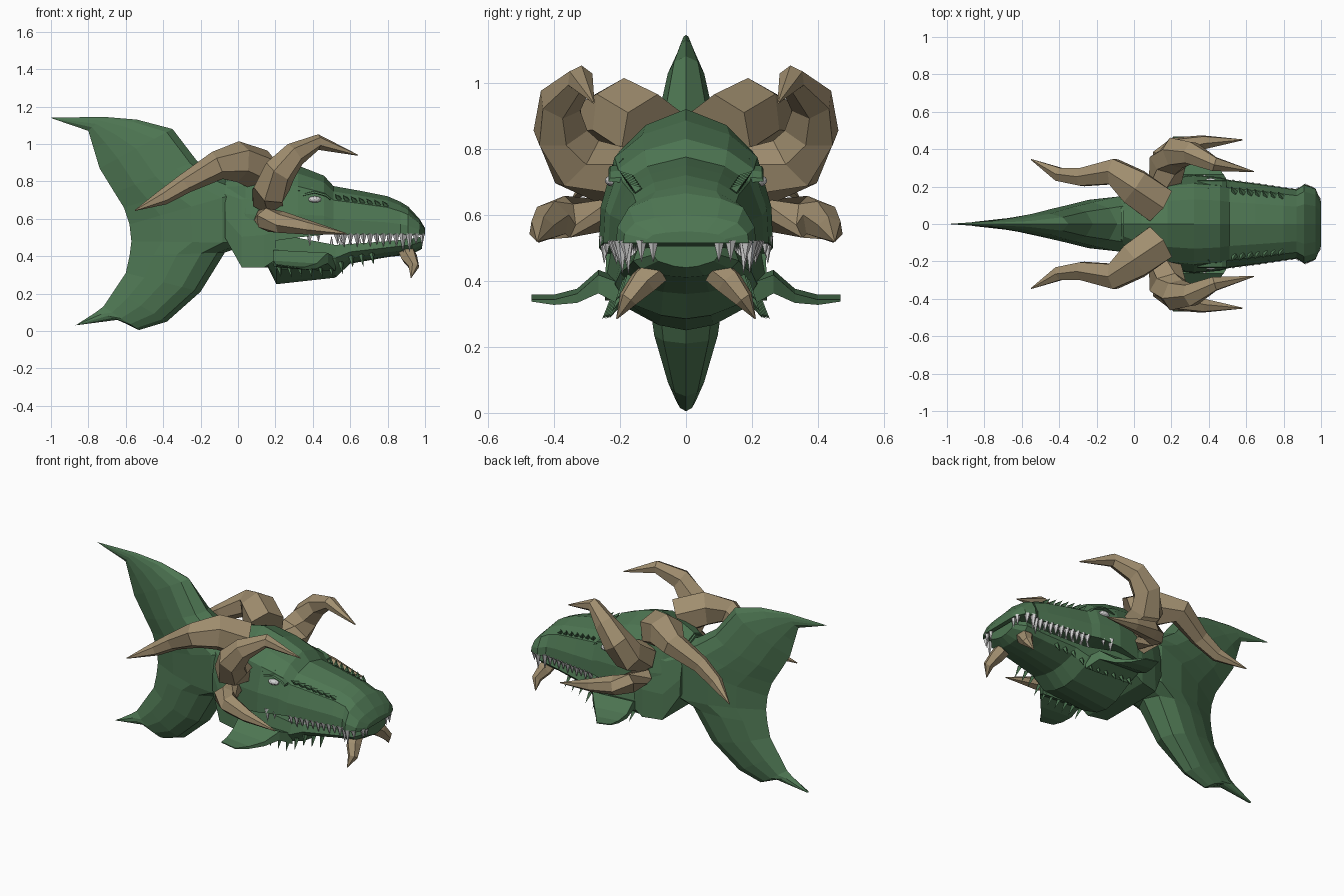
import bpy, bmesh
from math import cos, sin, pi, sqrt
from mathutils import Vector, Matrix

cube = bpy.data.objects.get("Cube")
if cube:
    bpy.data.objects.remove(cube, do_unlink=True)


def material(name, color):
    m = bpy.data.materials.new(name)
    m.diffuse_color = (*color, 1)
    m.use_nodes = True
    m.node_tree.nodes["Principled BSDF"].inputs["Base Color"].default_value = (*color, 1)
    return m


GREEN = material("scale green", (.075, .18, .085))
HORN = material("horn tan", (.355, .272, .16))
TOOTH = material("tooth grey", (.64, .64, .64))


def finish(name, bm, mat, mirror=False):
    bmesh.ops.recalc_face_normals(bm, faces=bm.faces)
    me = bpy.data.meshes.new(name)
    bm.to_mesh(me)
    bm.free()
    me.materials.append(mat)
    ob = bpy.data.objects.new(name, me)
    bpy.context.collection.objects.link(ob)
    if mirror:
        mod = ob.modifiers.new("mirror", 'MIRROR')
        mod.use_axis = (False, True, False)
        mod.use_mirror_merge = False
    return ob


def loft(name, rings, mat, mirror=False):
    bm = bmesh.new()
    loops = [[bm.verts.new(p) for p in ring] for ring in rings]
    n = len(loops[0])
    for a, b in zip(loops, loops[1:]):
        for i in range(n):
            j = (i + 1) % n
            bm.faces.new((a[i], a[j], b[j], b[i]))
    bm.faces.new(loops[0])
    bm.faces.new(loops[-1])
    bmesh.ops.remove_doubles(bm, verts=bm.verts, dist=.0005)
    return finish(name, bm, mat, mirror)


def both_sides(half):
    # half runs from the top centre to the bottom centre
    return half + [(x, -y, z) for x, y, z in half[-2:0:-1]]


def horn(name, path, radii, sides=6):
    pts = [Vector(p) for p in path]
    rings = []
    for i, (p, r) in enumerate(zip(pts, radii)):
        t = (pts[min(i + 1, len(pts) - 1)] - pts[max(i - 1, 0)]).normalized()
        u = t.cross(Vector((.3, 1, .1))).normalized()
        if i and u.dot(last) < 0:
            u = -u
        last = u
        v = t.cross(u)
        rings.append([p + r * (cos(2 * pi * k / sides) * u + sin(2 * pi * k / sides) * v)
                      for k in range(sides)])
    return loft(name, rings, HORN, True)


def spikes(name, items, mat, sides=4):
    # each item is (base, tip, radius)
    bm = bmesh.new()
    for base, tip, r in items:
        base, tip = Vector(base), Vector(tip)
        d = tip - base
        place = Matrix.Translation((base + tip) / 2) @ d.to_track_quat('Z', 'Y').to_matrix().to_4x4()
        bmesh.ops.create_cone(bm, segments=sides, cap_ends=True, radius1=r, radius2=0,
                              depth=d.length, matrix=place)
    return finish(name, bm, mat, True)


def lerp_table(table, x):
    for (x0, *a), (x1, *b) in zip(table, table[1:]):
        if x <= x1:
            f = (x - x0) / (x1 - x0)
            return [p + (q - p) * f for p, q in zip(a, b)]
    return table[-1][1:]


# Neck sweeping back into a forked fin: leading and trailing edge points
FIN = [(-1, 1.14, -.99, 1.135), (-.72, 1.145, -.8, 1.07), (-.54, 1.13, -.77, .97),
       (-.35, 1.08, -.74, .87), (-.22, .91, -.66, .74), (-.09, .82, -.61, .66),
       (.08, .76, -.58, .57), (.08, .47, -.57, .48), (-.07, .42, -.58, .4),
       (-.2, .21, -.6, .31), (-.38, .05, -.66, .22), (-.53, .005, -.72, .13),
       (-.64, .06, -.76, .1), (-.87, .03, -.86, .035)]
THICK = [(-1, 0), (-.6, .05), (-.4, .09), (-.1, .165), (.1, .22)]


def fin_ring(xf, zf, xb, zb):
    half = []
    for t in (0, .08, .25, .5, .75, 1):
        x, z = xf + (xb - xf) * t, zf + (zb - zf) * t
        w = lerp_table(THICK, x)[0] * max(.1, 1 - (abs(z - .56) / .64) ** 5)
        half.append((x, w * sqrt(max(0, 1 - (2 * t - 1) ** 2)), z))
    return both_sides(half)


loft("neck_fin", [fin_ring(*row) for row in FIN], GREEN)

# Upper head: x, top, bottom, half width
HEAD = [(-.06, .84, .6, .13), (.04, .89, .5, .2), (.18, .92, .48, .245), (.32, .885, .5, .264),
        (.46, .83, .515, .25), (.51, .775, .515, .235), (.65, .75, .515, .217),
        (.8, .72, .515, .195), (.87, .69, .515, .185), (.91, .665, .515, .212),
        (.97, .6, .515, .19), (1, .55, .515, .12)]


def head_ring(x, top, bot, w):
    h = top - bot
    return both_sides([(x, 0, top), (x, .5 * w, top - .11 * h), (x, .82 * w, top - .29 * h),
                       (x, .98 * w, top - .68 * h), (x, w, bot), (x, 0, bot)])


loft("upper_head", [head_ring(*s) for s in HEAD], GREEN)

# Lower jaw, with a keel at the back
JAW = [(.02, .6, .34, .2), (.16, .56, .34, .235), (.205, .52, .25, .24), (.52, .46, .285, .215),
       (.6, .465, .36, .2), (.8, .48, .395, .172), (.93, .495, .41, .16), (.985, .505, .44, .1)]


def jaw_ring(x, top, bot, w):
    h = top - bot
    return both_sides([(x, 0, top), (x, .92 * w, top), (x, w, top - .4 * h),
                       (x, .85 * w, bot + .3 * h), (x, .35 * w, bot + .06 * h), (x, 0, bot)])


loft("lower_jaw", [jaw_ring(*s) for s in JAW], GREEN)

# Collar behind the cheeks
loft("collar", [head_ring(*s) for s in ((-.07, .83, .5, .16), (.02, .85, .34, .215),
                                        (.14, .88, .34, .245), (.2, .86, .38, .245))], GREEN)

# Flared jaw frills: x range, y, z and half thickness across the flare
FLARE = [(.2, .52, .19, .37, .035), (.19, .48, .265, .405, .028), (.19, .42, .33, .362, .014),
         (.2, .36, .4, .35, .008), (.21, .31, .468, .355, .003)]
loft("jaw_frill", [[(a, y, z + t), (b, y, z + t - .015), (b, y, z - t - .015), (a, y, z - t)]
                   for a, b, y, z, t in FLARE], GREEN, True)

# Horns and tusks
horn("back_horn", [(.13, .105, .855), (.0, .2, .905), (-.11, .28, .885), (-.28, .25, .79),
                   (-.4, .265, .715), (-.55, .345, .645)], [.115, .11, .078, .054, .042, .003])
horn("upper_side_horn", [(.16, .2, .71), (.18, .33, .76), (.225, .38, .855), (.305, .38, .945),
                         (.43, .32, 1.01), (.64, .28, .94)], [.095, .1, .088, .067, .042, .003])
horn("lower_side_horn", [(.14, .22, .6), (.155, .36, .594), (.225, .408, .583), (.37, .437, .555),
                         (.58, .45, .52)], [.055, .064, .06, .04, .003])
horn("chin_tusk", [(.9, .09, .43), (.915, .13, .395), (.94, .175, .345), (.925, .21, .285)],
     [.045, .045, .03, .002])

# Teeth follow the lip line
teeth = []
for i in range(13):
    x = .53 + .035 * i
    y = lerp_table(HEAD, x)[2] - .014
    size = .095 if i in (10, 11) else .055 + .012 * (i % 2)
    teeth.append(((x, y, .522), (x + .003, y - .004, .515 - size), .02))
teeth += [((.38, .245, .535), (.385, .248, .45), .02), ((.43, .24, .525), (.43, .24, .475), .015)]
teeth += [((.982, y, .522), (.985, y, .455), .017) for y in (.1, .135)]
spikes("upper_teeth", teeth, TOOTH, 5)
spikes("lower_teeth", [((.5 + .05 * i, .185 - .006 * i, .455), (.5 + .05 * i, .185 - .006 * i, .51), .012)
                       for i in range(9)], TOOTH, 5)

# Small scales on the snout, jaw and brow
scales = []
for i in range(7):
    x = .53 + .042 * i
    top, bot, w = lerp_table(HEAD, x)
    z = top - .22 * (top - bot)
    scales.append(((x + .01, .72 * w, z - .01), (x - .012, .87 * w, z + .018), .018))
for i in range(10):
    x = .22 + .055 * i
    top, bot, w = lerp_table(JAW, x)
    base = bot + .35 * (top - bot)
    scales.append(((x, w * .9, base), (x + .01, w + .015, base - .06), .015))
for i in range(3):
    scales.append(((.4 - .05 * i, .19, .755 - .015 * i), (.32 - .05 * i, .225, .75 - .03 * i), .016))
spikes("small_scales", scales, GREEN)

# Eyes under narrow brows
bm = bmesh.new()
bmesh.ops.create_icosphere(bm, subdivisions=2, radius=1,
                           matrix=Matrix.Translation((.41, .222, .703)) @ Matrix.Diagonal((.036, .024, .018, 1)))
finish("eye", bm, TOOTH, True)
loft("brow", [[(x, .17, z), (x, .23, z - .004), (x, .235, z - .014), (x, .17, z - .02)]
              for x, z in ((.34, .735), (.41, .752), (.47, .735), (.495, .715))], GREEN, True)
